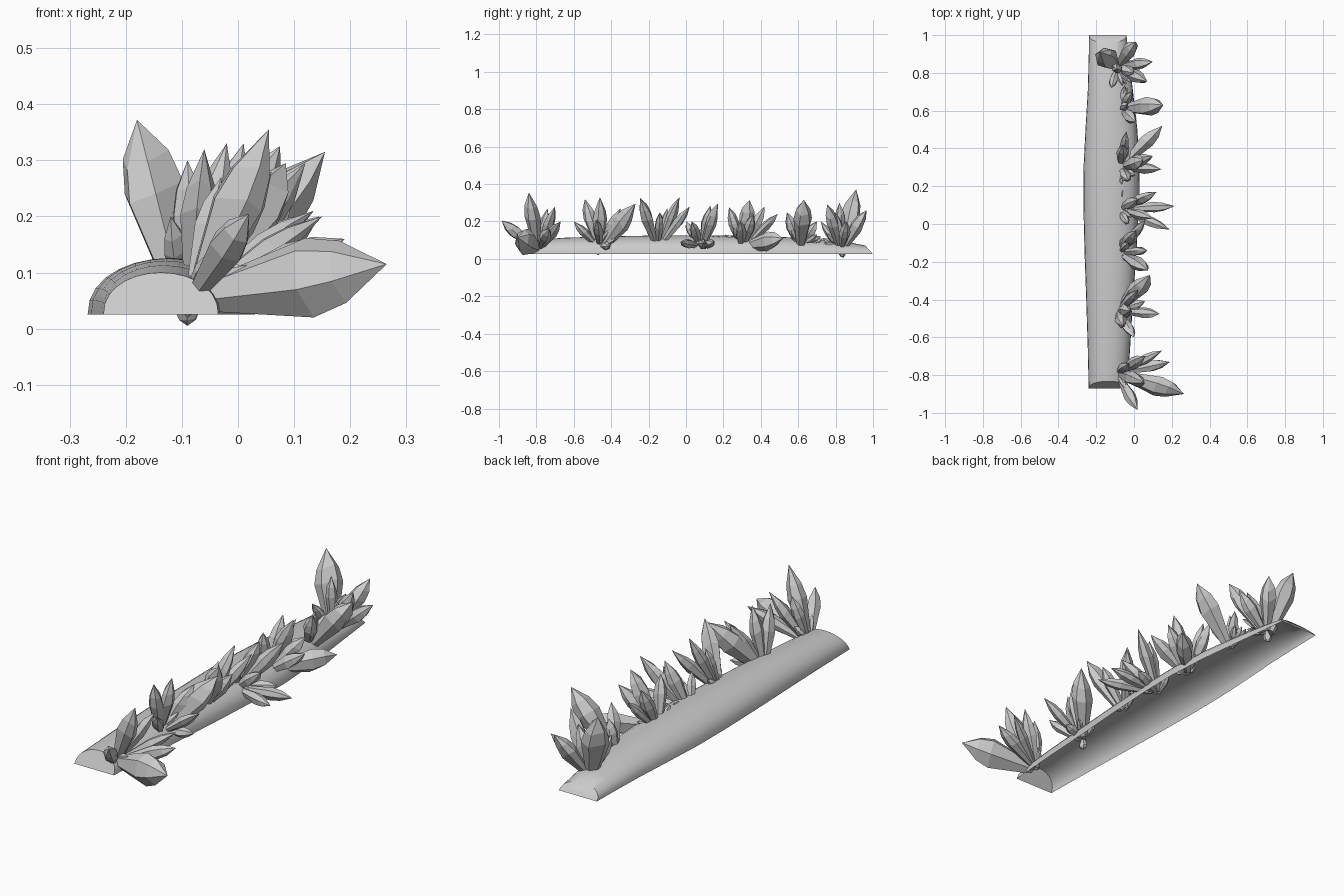
import bpy, bmesh, math, random
from mathutils import Vector, Matrix

random.seed(4)


def add_object(name, bm):
    bmesh.ops.recalc_face_normals(bm, faces=bm.faces)
    me = bpy.data.meshes.new(name)
    bm.to_mesh(me)
    bm.free()
    ob = bpy.data.objects.new(name, me)
    bpy.context.collection.objects.link(ob)
    return ob


# Half-round log shell, open underneath: (y, left x, right x, top z)
sections = [(-0.87, -0.24, -0.035, 0.10), (-0.65, -0.245, -0.02, 0.113),
            (-0.4, -0.253, -0.005, 0.121), (-0.15, -0.262, 0.013, 0.125),
            (0.1, -0.268, 0.027, 0.126), (0.3, -0.267, 0.03, 0.124),
            (0.5, -0.257, 0.018, 0.118), (0.7, -0.245, -0.005, 0.105),
            (0.87, -0.24, -0.025, 0.088), (1.0, -0.238, -0.04, 0.072)]
bm = bmesh.new()
STEPS = 14
rings = []
for i, (y, xl, xr, top) in enumerate(sections):
    ring = []
    # end sections lean inward toward the top
    lean = 0.5 if i == 0 else (-0.9 if i == len(sections) - 1 else 0)
    for k in range(STEPS + 1):
        a = math.pi * k / STEPS
        c, s = math.cos(a), math.sin(a)
        h = (top - 0.025) * s ** 0.9
        x = (xl + xr) / 2 - (xr - xl) / 2 * c
        ring.append(bm.verts.new((x, y + lean * h, 0.025 + h)))
    rings.append(ring)
for a, b in zip(rings, rings[1:]):
    for k in range(STEPS):
        bm.faces.new((a[k], a[k + 1], b[k + 1], b[k]))
for r in (rings[0], rings[-1]):
    bm.faces.new(r)
log = add_object("log_shell", bm)
bpy.context.view_layer.objects.active = log
log.select_set(True)
bpy.ops.object.shade_smooth_by_angle(angle=math.radians(40))


# Faceted crystal: narrow root, wide shoulder, off-centre point
def crystal(bm, root, tip, radius):
    root, tip = Vector(root), Vector(tip)
    axis = tip - root
    length = axis.length
    rot = axis.to_track_quat('Z', 'Y').to_matrix().to_4x4()
    mat = Matrix.Translation(root) @ rot @ Matrix.Rotation(random.uniform(0, 6), 4, 'Z')
    flat = random.uniform(0.75, 0.95)
    jit = [random.uniform(-0.05, 0.05) for _ in range(6)]
    rings = []
    for t, r in ((0, 0.42), (0.57, 1.0), (0.76, 0.78)):
        ring = []
        for k in range(6):
            a = math.tau * k / 6 + jit[k] * 3
            h = t + (jit[k] if t else 0)
            ring.append(bm.verts.new(mat @ Vector((radius * r * math.cos(a),
                                                   radius * r * flat * math.sin(a), h * length))))
        rings.append(ring)
    point = bm.verts.new(tip)
    for a, b in zip(rings, rings[1:]):
        for k in range(6):
            bm.faces.new((a[k], a[(k + 1) % 6], b[(k + 1) % 6], b[k]))
    for k in range(6):
        bm.faces.new((rings[-1][k], rings[-1][(k + 1) % 6], point))
    bm.faces.new(rings[0][::-1])


# Cluster: listed crystals (tip x, y, z, radius) plus a few small shards
def cluster(name, root, crystals, shards=3):
    bm = bmesh.new()
    root = Vector(root)
    for x, y, z, r in crystals:
        tip = Vector((x, y, z))
        spread = (tip - root) * 0.12
        crystal(bm, root + Vector((spread.x, spread.y, 0)), tip, r)
    for _ in range(shards):
        a = random.uniform(-1.6, 1.6)
        d = Vector((math.cos(a) * 0.7, math.sin(a), random.uniform(0.2, 0.9))).normalized()
        crystal(bm, root, root + d * random.uniform(0.1, 0.14), 0.018)
    add_object(name, bm)


cluster("crystal_cluster_1", (-0.09, -0.79, 0.06),
        [(0.265, -0.9, 0.115, 0.073), (0.055, -0.84, 0.355, 0.05),
         (0.02, -0.985, 0.205, 0.036), (0.15, -0.67, 0.2, 0.03),
         (0.19, -0.73, 0.16, 0.034), (0.06, -0.7, 0.28, 0.033),
         (-0.03, -0.74, 0.27, 0.03)])
cluster("crystal_cluster_2", (-0.085, -0.46, 0.07),
        [(0.085, -0.27, 0.295, 0.056), (-0.06, -0.54, 0.32, 0.036),
         (-0.02, -0.46, 0.33, 0.04), (0.135, -0.475, 0.21, 0.03),
         (0.0, -0.6, 0.2, 0.032), (0.02, -0.35, 0.27, 0.035),
         (0.06, -0.41, 0.07, 0.025), (-0.09, -0.47, 0.02, 0.02)])
cluster("crystal_cluster_3", (-0.075, -0.15, 0.08),
        [(0.075, -0.245, 0.325, 0.045), (0.01, -0.035, 0.33, 0.036),
         (0.06, 0.02, 0.28, 0.03), (0.07, -0.14, 0.25, 0.032),
         (-0.03, -0.1, 0.27, 0.025)], 2)
cluster("crystal_cluster_4", (-0.08, 0.08, 0.07),
        [(0.215, 0.095, 0.085, 0.03), (0.19, -0.03, 0.09, 0.028),
         (0.12, 0.17, 0.295, 0.036), (0.02, 0.13, 0.285, 0.034),
         (0.1, 0.03, 0.2, 0.03), (-0.03, 0.0, 0.2, 0.025),
         (0.1, 0.15, 0.09, 0.026)])
cluster("crystal_cluster_5", (-0.07, 0.3, 0.07),
        [(0.15, 0.52, 0.11, 0.052), (0.05, 0.34, 0.315, 0.043),
         (0.145, 0.29, 0.2, 0.036), (-0.03, 0.23, 0.275, 0.032),
         (0.1, 0.36, 0.24, 0.036), (-0.06, 0.42, 0.28, 0.032),
         (-0.04, 0.49, 0.24, 0.028)])
cluster("crystal_cluster_6", (-0.07, 0.61, 0.07),
        [(0.155, 0.63, 0.315, 0.055), (0.01, 0.54, 0.25, 0.034),
         (-0.01, 0.7, 0.2, 0.028), (-0.04, 0.63, 0.22, 0.026)], 4)
cluster("crystal_cluster_7", (-0.09, 0.83, 0.06),
        [(-0.18, 0.91, 0.372, 0.062), (0.01, 0.965, 0.26, 0.04),
         (0.1, 0.86, 0.2, 0.034), (0.07, 0.755, 0.29, 0.038),
         (-0.09, 0.82, 0.3, 0.03), (-0.12, 0.72, 0.2, 0.025),
         (0.0, 0.8, 0.25, 0.034), (-0.09, 0.84, 0.005, 0.022)])
